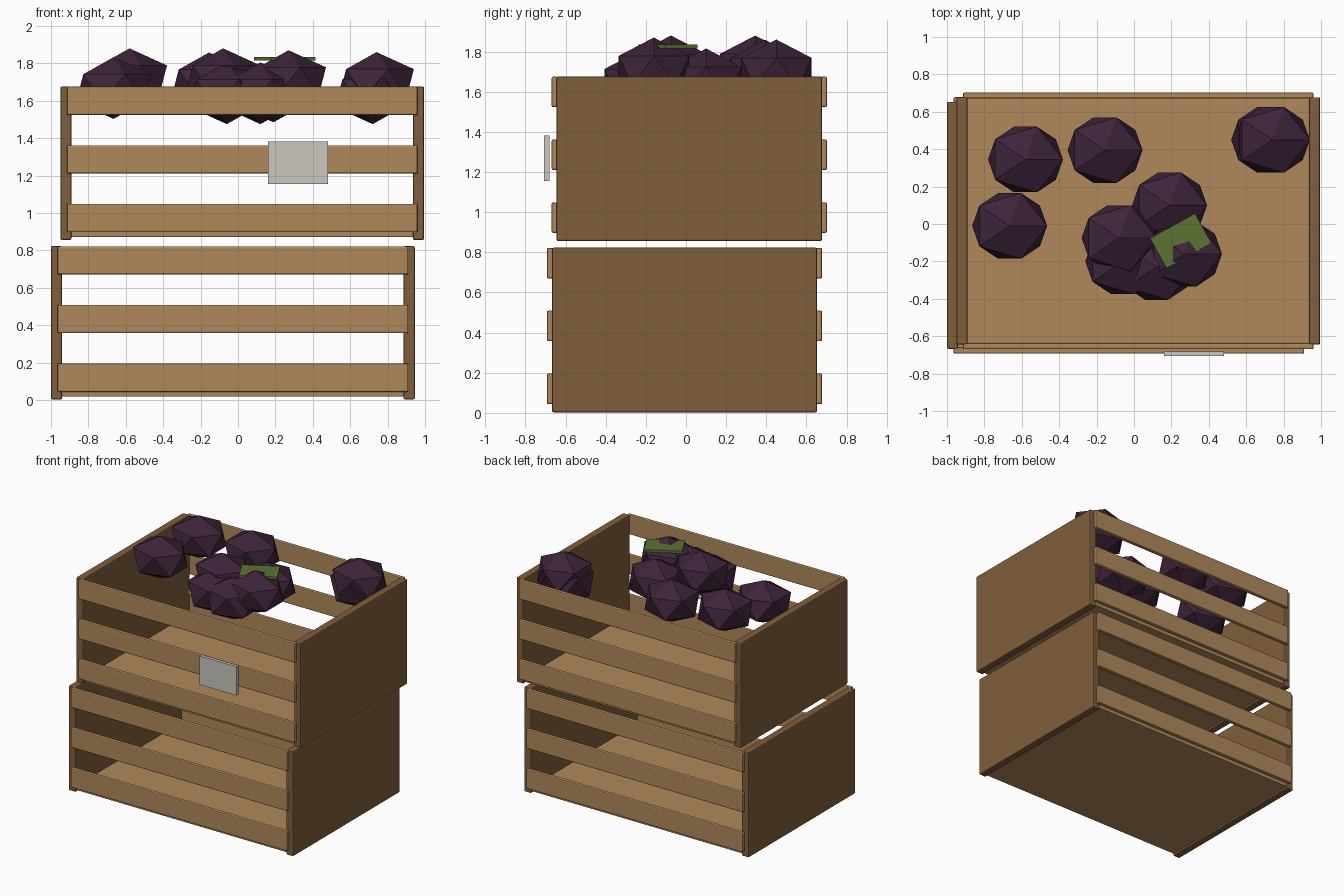
import bpy
import math

if "Cube" in bpy.data.objects:
    bpy.data.objects.remove(bpy.data.objects["Cube"])


def material(name, srgb):
    m = bpy.data.materials.new(name)
    lin = [((c / 255 + 0.055) / 1.055) ** 2.4 for c in srgb]
    m.diffuse_color = (*lin, 1)
    m.use_nodes = True
    m.node_tree.nodes["Principled BSDF"].inputs["Base Color"].default_value = m.diffuse_color
    return m


LIGHT_WOOD = material("light_wood", (176, 137, 91))
DARK_WOOD = material("dark_wood", (128, 94, 60))
PURPLE = material("dark_purple", (62, 36, 58))
GREEN = material("leaf_green", (90, 115, 50))
PAPER = material("paper_grey", (202, 199, 191))


def box(name, centre, size, mat, bevel=0.0, turn=0.0):
    bpy.ops.mesh.primitive_cube_add(size=1, location=centre, rotation=(0, 0, turn))
    ob = bpy.context.object
    ob.name = name
    ob.scale = size
    bpy.ops.object.transform_apply(location=False, rotation=False, scale=True)
    ob.data.materials.append(mat)
    if bevel:
        mod = ob.modifiers.new("soft_edges", "BEVEL")
        mod.width = bevel
        mod.segments = 2
    return ob


def crate(prefix, cx, cy, z0):
    # solid end panels
    for side, label in ((-1, "left"), (1, "right")):
        box(f"{prefix}_{label}_panel", (cx + side * 0.9425, cy, z0 + 0.41),
            (0.06, 1.322, 0.82), DARK_WOOD, 0.008)
    # floor board
    box(f"{prefix}_floor", (cx, cy, z0 + 0.032), (1.83, 1.312, 0.034), LIGHT_WOOD, 0.006)
    # three slats on the front and the back
    for side, label in ((-1, "front"), (1, "back")):
        for i in range(3):
            box(f"{prefix}_{label}_slat_{i + 1}",
                (cx, cy + side * 0.670, z0 + 0.117 + i * 0.313),
                (1.875, 0.032, 0.152), LIGHT_WOOD, 0.008)


crate("lower_crate", -0.0275, -0.0075, 0.003)
crate("upper_crate", 0.0225, 0.0165, 0.856)

# faceted fruit: x, y, centre height
fruit = [(-0.58, 0.345, 1.715), (-0.665, -0.01, 1.668), (-0.155, 0.395, 1.693),
         (0.19, 0.10, 1.65), (-0.08, -0.075, 1.715), (-0.06, -0.20, 1.64),
         (0.12, -0.23, 1.64), (0.27, -0.16, 1.705), (0.74, 0.45, 1.695),
         (0.72, 0.45, 1.64)]
for i, (x, y, z) in enumerate(fruit):
    bpy.ops.mesh.primitive_ico_sphere_add(subdivisions=1, radius=1, location=(x, y, z))
    ob = bpy.context.object
    ob.name = f"fruit_{i + 1}"
    ob.scale = (0.224, 0.206, 0.165)
    ob.data.materials.append(PURPLE)

# leaf lying on the fruit
box("leaf", (0.25, -0.09, 1.825), (0.275, 0.182, 0.02), GREEN, 0, math.radians(29))

# blank label in front of the upper crate
box("label", (0.32, -0.694, 1.268), (0.32, 0.026, 0.226), PAPER)
